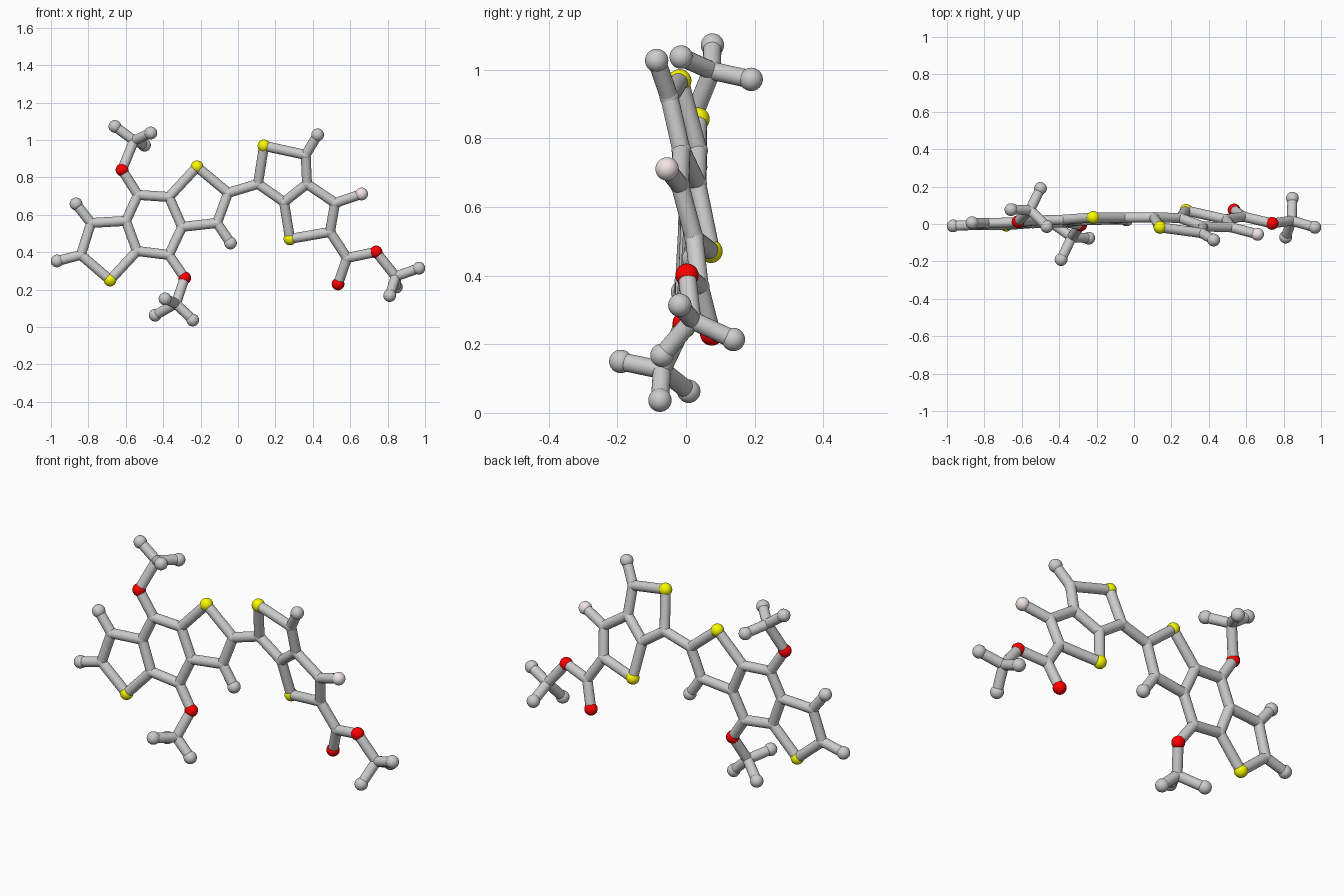
import bpy, bmesh, math
from mathutils import Vector, Matrix

if "Cube" in bpy.data.objects:
    bpy.data.objects.remove(bpy.data.objects["Cube"])

BALL, JOINT, STICK = 0.034, 0.0285, 0.0265


def left_plane(x, z):
    return 0.003 + 0.03 * x + 0.045 * z


def right_plane(x, z):
    return 0.235 - 0.186 * x - 0.235 * z


def flat(plane, x, z):
    return Vector((x, plane(x, z), z))


L = lambda x, z: flat(left_plane, x, z)
R = lambda x, z: flat(right_plane, x, z)
V = lambda x, y, z: Vector((x, y, z))

# Atom centres: first letter is the element (C is a plain joint)
atoms = {
    # left three-ring block
    "S1": L(-.684, .251), "C2": L(-.84, .385), "C3": L(-.786, .556),
    "C4": L(-.599, .567), "C5": L(-.54, .406), "C6": L(-.535, .706),
    "C7": L(-.369, .695), "C8": L(-.299, .535), "C9": L(-.369, .385),
    "S10": L(-.219, .856), "C11": L(-.053, .717), "C12": L(-.112, .556),
    "H2": L(-.967, .353), "H3": L(-.866, .658), "H12": L(-.04, .449),
    # upper and lower side arms
    "O6": V(-.62, .012, .84), "C60": V(-.556, .075, .997),
    "H61": V(-.658, .077, 1.072), "H62": V(-.466, -.014, 1.037), "H63": V(-.5, .19, .972),
    "O9": V(-.285, -.005, .262), "C90": V(-.332, -.07, .125),
    "H91": V(-.443, .008, .063), "H92": V(-.242, -.076, .037), "H93": V(-.39, -.19, .15),
    # right two-ring block
    "C20": R(.107, .765), "S21": R(.139, .968), "C22": R(.362, .92),
    "C23": R(.369, .765), "C24": R(.246, .668), "S25": R(.278, .471),
    "C26": R(.492, .508), "C27": R(.519, .663),
    "H22": R(.426, 1.027), "F27": R(.661, .711),
    # right end arm
    "C30": R(.583, .369), "O31": V(.535, .075, .23), "O32": V(.738, .003, .401),
    "C33": V(.843, .018, .27),
    "H34": V(.967, -.018, .314), "H35": V(.811, -.07, .168), "H36": V(.847, .138, .214),
}

# Bonds written as chains of atoms, grouped by region
chains = {
    "left_ring_sticks": ["C5 S1 C2 C3 C4 C5 C9 C8 C7 C6 C4", "C7 S10 C11 C12 C8",
                         "C2 H2", "C3 H3", "C12 H12"],
    "upper_arm_sticks": ["C6 O6 C60 H61", "H62 C60 H63"],
    "lower_arm_sticks": ["C9 O9 C90 H91", "H92 C90 H93"],
    "bridge_stick": ["C11 C20"],
    "right_ring_sticks": ["C20 S21 C22 C23 C24 C20", "C24 S25 C26 C27 C23",
                          "C22 H22", "C27 F27"],
    "end_arm_sticks": ["C26 C30 O32 C33 H34", "O31 C30", "H35 C33 H36"],
}


def finish(bm, name, color=None):
    mesh = bpy.data.meshes.new(name)
    bm.to_mesh(mesh)
    bm.free()
    ob = bpy.data.objects.new(name, mesh)
    bpy.context.collection.objects.link(ob)
    if color:
        mat = bpy.data.materials.new(name)
        mat.diffuse_color = (*color, 1)
        mat.use_nodes = True
        mat.node_tree.nodes["Principled BSDF"].inputs["Base Color"].default_value = mat.diffuse_color
        mesh.materials.append(mat)
    bpy.ops.object.select_all(action='DESELECT')
    ob.select_set(True)
    bpy.context.view_layer.objects.active = ob
    bpy.ops.object.shade_smooth_by_angle(angle=math.radians(35))


# Balls, one object per element
for letter, name, radius, color in [
        ("C", "carbon_joints", JOINT, None),
        ("H", "hydrogen_balls", BALL, None),
        ("O", "oxygen_balls", BALL, (1, 0, 0)),
        ("S", "sulfur_balls", BALL, (.95, .95, 0)),
        ("F", "fluorine_ball", BALL, (.9, .78, .8))]:
    bm = bmesh.new()
    for key, p in atoms.items():
        if key[0] == letter:
            bmesh.ops.create_uvsphere(bm, u_segments=32, v_segments=20, radius=radius,
                                      matrix=Matrix.Translation(p))
    finish(bm, name, color)

# Sticks between neighbouring atoms
for name, paths in chains.items():
    bm = bmesh.new()
    for path in paths:
        keys = path.split()
        for a, b in zip(keys, keys[1:]):
            d = atoms[b] - atoms[a]
            m = Matrix.Translation((atoms[a] + atoms[b]) / 2) @ \
                d.to_track_quat('Z', 'Y').to_matrix().to_4x4()
            bmesh.ops.create_cone(bm, cap_ends=True, segments=20, radius1=STICK,
                                  radius2=STICK, depth=d.length, matrix=m)
    finish(bm, name)
